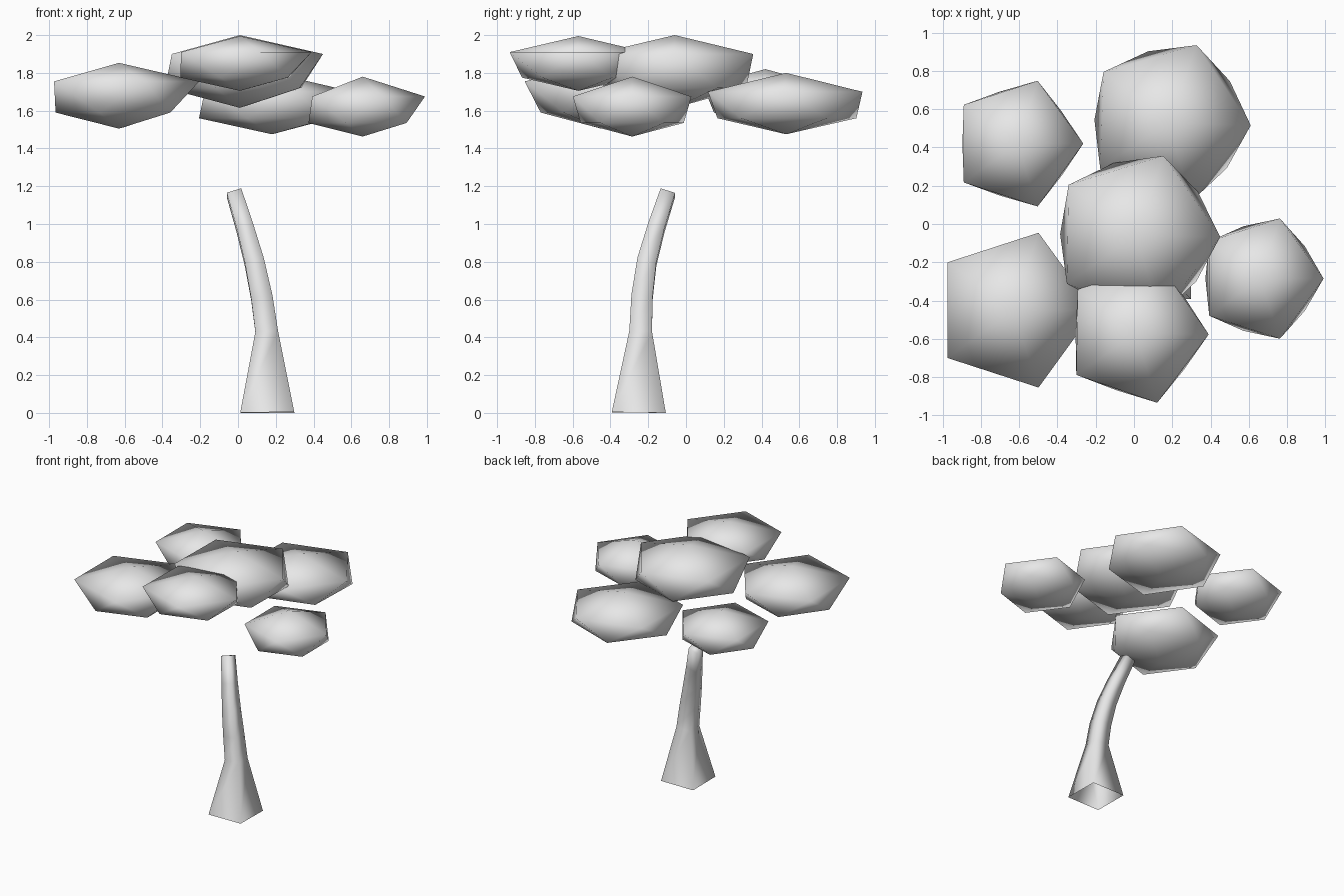
import bpy
import bmesh
from math import cos, sin, radians
from mathutils import Vector

cube = bpy.data.objects.get("Cube")
if cube:
    bpy.data.objects.remove(cube, do_unlink=True)

grey = bpy.data.materials.new("plain_grey")
grey.use_nodes = True
grey.diffuse_color = (0.8, 0.8, 0.8, 1)
grey.node_tree.nodes["Principled BSDF"].inputs["Base Color"].default_value = (0.8, 0.8, 0.8, 1)


def finish(bm, name):
    """Turn a bmesh into a smooth, coloured object."""
    bmesh.ops.recalc_face_normals(bm, faces=bm.faces)
    for face in bm.faces:
        face.smooth = True
    mesh = bpy.data.meshes.new(name)
    bm.to_mesh(mesh)
    bm.free()
    mesh.materials.append(grey)
    obj = bpy.data.objects.new(name, mesh)
    bpy.context.collection.objects.link(obj)
    return obj


def foliage(name, x, y, radius, rim, top, low, bottom, spread, turn=0):
    """Five-sided leaf clump: wide rim, offset lower ring, shallow peak and base."""
    bm = bmesh.new()

    def ring(r, z, start):
        angles = [radians(start + 72 * i) for i in range(5)]
        return [bm.verts.new((x + r * cos(a), y + r * sin(a), z)) for a in angles]

    upper = ring(radius, rim, turn)
    lower = ring(radius * spread, low, turn + 36)
    peak = bm.verts.new((x, y, top))
    base = bm.verts.new((x, y, bottom))
    for i in range(5):
        j = (i + 1) % 5
        bm.faces.new((peak, upper[i], upper[j]))
        bm.faces.new((upper[i], lower[i], upper[j]))
        bm.faces.new((upper[j], lower[i], lower[j]))
        bm.faces.new((base, lower[j], lower[i]))
    return finish(bm, name)


def trunk(path):
    """Square section swept along a bent path, open underneath."""
    bm = bmesh.new()
    centres = [Vector(p[:3]) for p in path]
    rings = []
    for k, (x, y, z, half) in enumerate(path):
        tangent = centres[min(k + 1, len(path) - 1)] - centres[max(k - 1, 0)]
        ring = []
        for sx, sy in ((-1, -1), (1, -1), (1, 1), (-1, 1)):
            dx, dy = sx * half, sy * half
            dz = -(dx * tangent.x + dy * tangent.y) / tangent.z
            ring.append(bm.verts.new((x + dx, y + dy, max(0, z + dz))))
        rings.append(ring)
    for a, b in zip(rings, rings[1:]):
        for i in range(4):
            j = (i + 1) % 4
            bm.faces.new((a[i], a[j], b[j], b[i]))
    bm.faces.new(rings[-1])
    return finish(bm, "trunk")


# Trunk: x, y, z and half width of each section
trunk([
    (0.155, -0.25, 0, 0.143),
    (0.152, -0.24, 0.43, 0.06),
    (0.126, -0.233, 0.61, 0.056),
    (0.086, -0.207, 0.8, 0.05),
    (0.036, -0.157, 0.98, 0.043),
    (-0.021, -0.096, 1.165, 0.038),
])

# Leaf clumps
foliage("foliage_back_right", -0.61, 0.42, 0.345, 1.73, 1.82, 1.59, 1.51, 0.83)
foliage("foliage_front_right", -0.63, -0.45, 0.425, 1.755, 1.853, 1.59, 1.505, 0.79)
foliage("foliage_back_left", 0.18, 0.53, 0.43, 1.70, 1.80, 1.56, 1.475, 0.9, -2)
foliage("foliage_front_left", 0.66, -0.285, 0.33, 1.675, 1.78, 1.535, 1.463, 0.87)
foliage("foliage_centre", 0.01, -0.06, 0.44, 1.90, 2.0, 1.72, 1.615, 0.9, -1)
foliage("foliage_front", 0.01, -0.57, 0.38, 1.91, 1.995, 1.775, 1.705, 0.83, -1)
